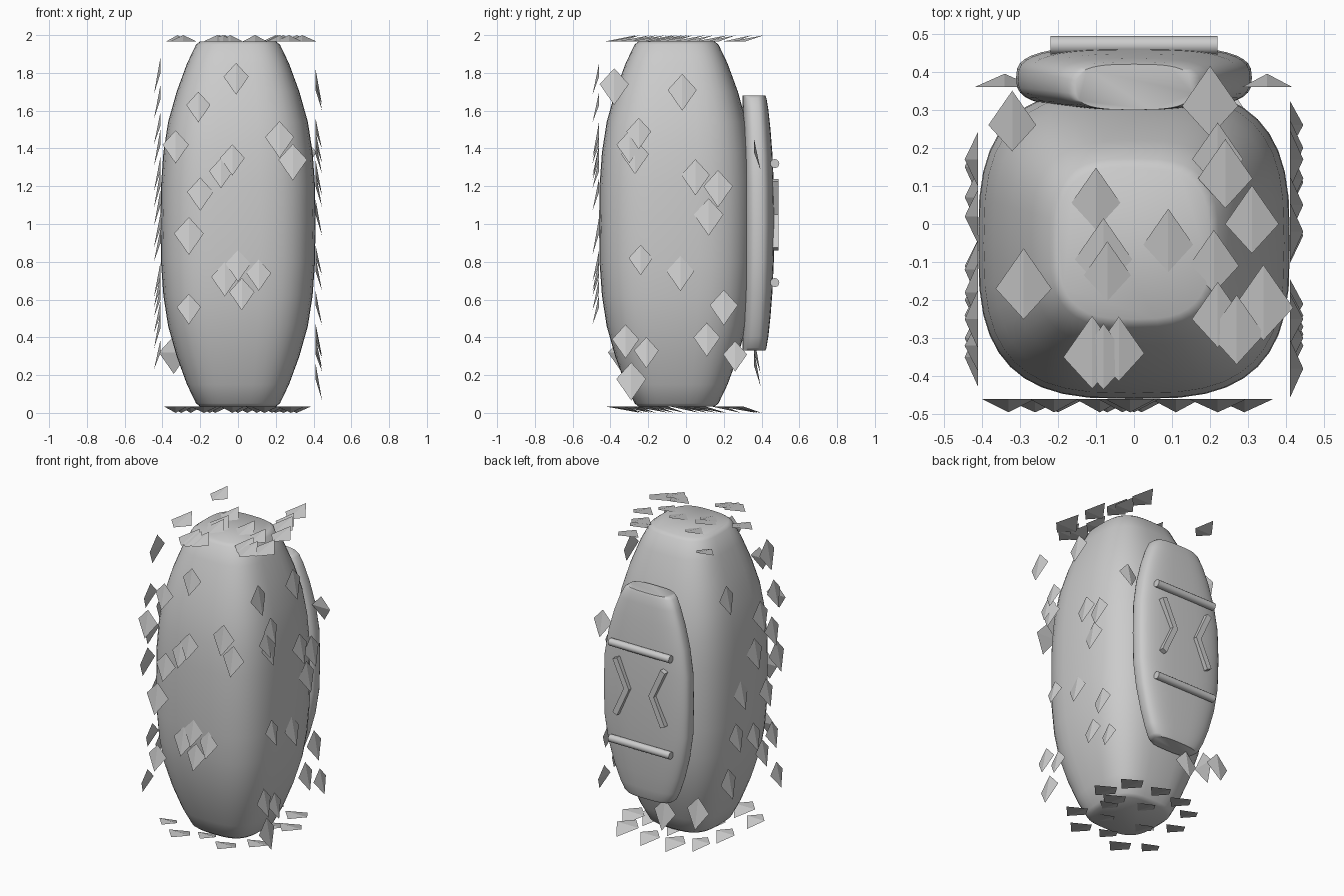
import bpy, bmesh, math, random
from mathutils import Vector

if "Cube" in bpy.data.objects:
    bpy.data.objects.remove(bpy.data.objects["Cube"])

random.seed(4)


def make_object(name, bm, smooth=None):
    bmesh.ops.recalc_face_normals(bm, faces=bm.faces)
    me = bpy.data.meshes.new(name)
    bm.to_mesh(me)
    bm.free()
    ob = bpy.data.objects.new(name, me)
    bpy.context.collection.objects.link(ob)
    if smooth:
        bpy.ops.object.select_all(action='DESELECT')
        ob.select_set(True)
        bpy.context.view_layer.objects.active = ob
        bpy.ops.object.shade_smooth_by_angle(angle=math.radians(smooth))
    return ob


def loft(name, rings, n=40, power=3.0):
    """Skin superellipse rings given as (z, half_x, y_min, y_max)."""
    bm = bmesh.new()
    rows = []
    for z, hx, y0, y1 in rings:
        row = []
        for i in range(n):
            a = math.tau * i / n
            c, s = math.cos(a), math.sin(a)
            x = hx * math.copysign(abs(c) ** (2 / power), c)
            y = (y0 + y1) / 2 + (y1 - y0) / 2 * math.copysign(abs(s) ** (2 / power), s)
            row.append(bm.verts.new((x, y, z)))
        rows.append(row)
    for r0, r1 in zip(rows, rows[1:]):
        for i in range(n):
            j = (i + 1) % n
            bm.faces.new((r0[i], r0[j], r1[j], r1[i]))
    bm.faces.new(rows[0])
    bm.faces.new(rows[-1])
    return make_object(name, bm, 50)


# Barrel-shaped body, mirrored about mid height
half = [(0, .41), (.2, .408), (.38, .395), (.54, .37), (.70, .325),
        (.85, .27), (.95, .222), (.967, .2)]
profile = [(-z, k) for z, k in reversed(half[1:])] + half
loft("body", [(1 + z, k, -.05 - k, -.05 + k) for z, k in profile])

# Flat-backed pouch behind the body
half = [(0, .31, .468), (.2, .305, .465), (.36, .28, .458), (.5, .242, .447),
        (.6, .205, .436), (.66, .175, .426), (.675, .155, .42)]
profile = [(-z, k, y) for z, k, y in reversed(half[1:])] + half
loft("back_pouch", [(1.005 + z, k, .30, y) for z, k, y in profile])

# Two round cross bars on the pouch
for name, z in (("upper_bar", 1.32), ("lower_bar", .69)):
    bpy.ops.mesh.primitive_cylinder_add(vertices=12, radius=.024, depth=.44,
                                        location=(0, .47, z), rotation=(0, math.pi / 2, 0))
    bpy.context.object.name = name
    bpy.ops.object.shade_smooth_by_angle(angle=math.radians(40))

# Mirrored chevrons between the bars
for side in (-1, 1):
    for up in (-1, 1):
        a = Vector((side * .09, .472, 1.05))
        b = Vector((side * .17, .472, 1.05 + up * .175))
        d = b - a
        bpy.ops.mesh.primitive_cube_add(size=1, location=(a + b) / 2,
                                        rotation=(0, math.atan2(d.x, d.z), 0))
        bpy.context.object.scale = (.035, .038, d.length + .015)
        bpy.context.object.name = "chevron_arm"


def scales(name, place, down, normal, spots):
    """Kite-shaped scales whose long tip lifts off the plane."""
    bm = bmesh.new()
    down, normal = Vector(down), Vector(normal)
    across = down.cross(normal)
    for a, b in spots:
        c = Vector(place(a, b))
        s = random.uniform(.85, 1.1)
        top, left, right, tip = [bm.verts.new(p) for p in (
            c - down * .08 * s, c - across * .073 * s, c + across * .073 * s,
            c + down * .105 * s + normal * .035)]
        for f in ((top, left, tip), (top, tip, right), (top, right, left), (left, right, tip)):
            bm.faces.new(f)
    make_object(name, bm)


# Scales floating on the six planes around the body
scales("front_scales", lambda a, b: (a, -.46, b), (0, 0, -1), (0, -1, 0), [
    (-.01, 1.78), (-.21, 1.63), (-.33, 1.42), (-.03, 1.35), (-.09, 1.28), (-.20, 1.17),
    (-.26, .95), (.22, 1.46), (.29, 1.34), (0, .79), (-.07, .72), (.02, .64), (.11, .74),
    (-.26, .56)])
scales("back_scales", lambda a, b: (a, .36, b), (0, 0, -1), (0, 1, 0), [
    (.35, 1.38), (-.34, .32), (-.1, .25)])
scales("right_scales", lambda a, b: (.41, a, b), (0, 0, -1), (1, 0, 0), [
    (-.38, 1.74), (-.02, 1.71), (-.25, 1.49), (-.30, 1.42), (-.27, 1.37), (.05, 1.26),
    (.17, 1.2), (.12, 1.05), (-.24, .82), (-.03, .75), (.2, .57), (-.32, .39),
    (-.21, .33), (.11, .4), (.26, .31), (-.29, .18)])
scales("left_scales", lambda a, b: (-.41, a, b), (0, 0, -1), (-1, 0, 0), [
    (-.25, 1.8), (.17, 1.66), (-.32, 1.52), (-.18, 1.42), (-.3, 1.28), (-.12, 1.2),
    (-.35, 1.1), (.02, .98), (-.24, .9), (.07, .72), (-.11, .66), (-.3, .6),
    (-.2, .52), (.15, .45), (-.35, .32)])
scales("top_scales", lambda a, b: (a, b, 1.965), (0, 1, 0), (0, 0, 1), [
    (-.32, .26), (.2, .31), (.22, .17), (.24, .12), (.31, 0), (-.1, .05), (-.08, -.1),
    (-.07, -.14), (.09, -.06), (.21, -.11), (-.29, -.17), (-.04, -.34), (-.08, -.36),
    (-.11, -.35), (.22, -.25), (.27, -.29), (.34, -.22)])
scales("bottom_scales", lambda a, b: (a, b, .035), (0, 1, 0), (0, 0, -1), [
    (-.33, -.25), (-.25, .2), (-.3, .02), (-.18, -.35), (-.12, .28), (-.15, -.1), (0, .1),
    (-.03, -.28), (.05, .3), (.1, -.15), (.14, -.33), (.2, .05), (.24, .26), (.28, -.2),
    (.31, .1), (.18, -.02)])
